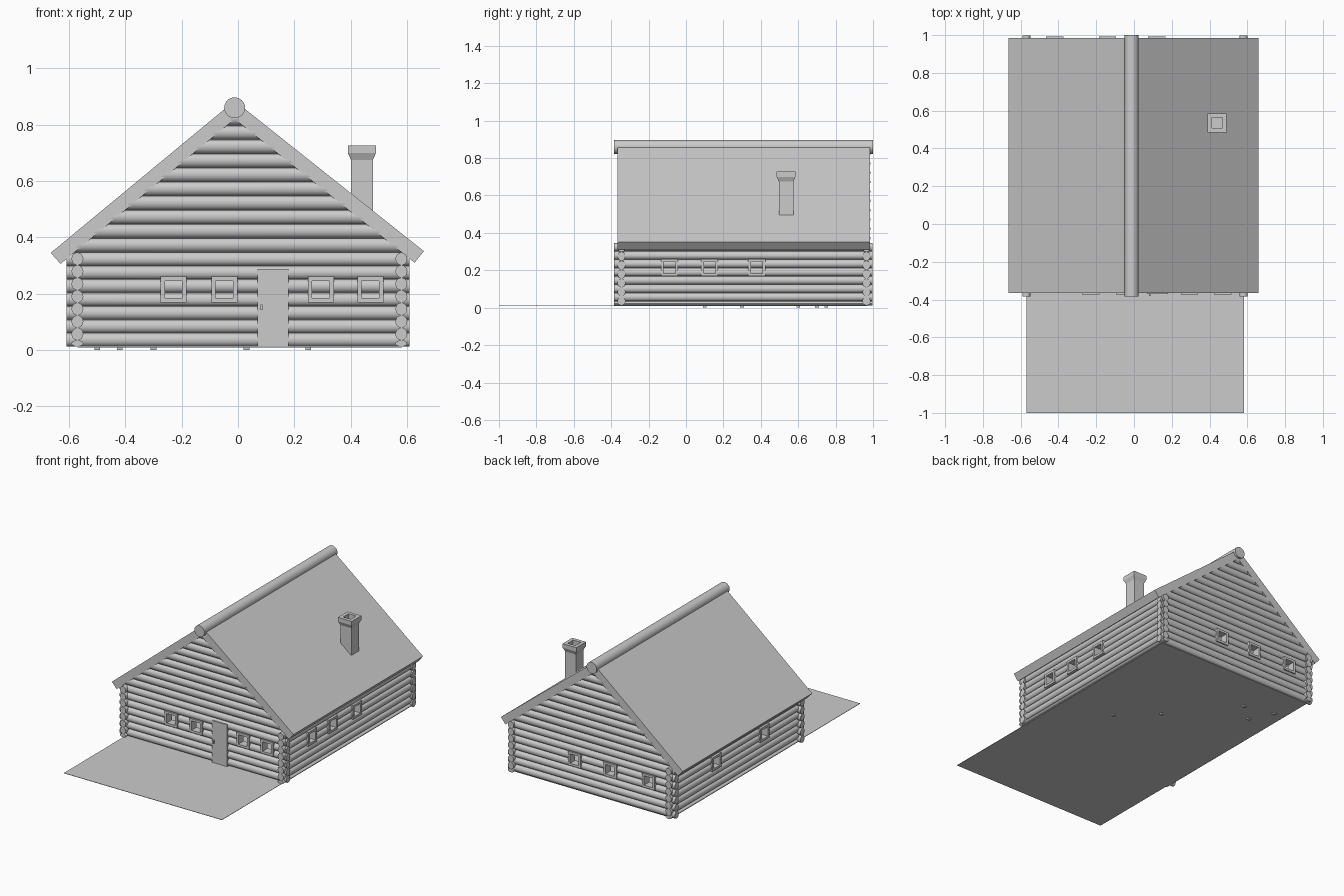
import bpy, bmesh, math
from mathutils import Vector

if "Cube" in bpy.data.objects:
    bpy.data.objects.remove(bpy.data.objects["Cube"])

grey = bpy.data.materials.new("plain grey")
grey.use_nodes = True
grey.diffuse_color = (0.6, 0.6, 0.6, 1)
grey.node_tree.nodes["Principled BSDF"].inputs["Base Color"].default_value = (0.6, 0.6, 0.6, 1)


def finish(name, bm):
    """Turn a bmesh into a named object."""
    bmesh.ops.recalc_face_normals(bm, faces=bm.faces)
    mesh = bpy.data.meshes.new(name)
    bm.to_mesh(mesh)
    bm.free()
    mesh.materials.append(grey)
    obj = bpy.data.objects.new(name, mesh)
    bpy.context.collection.objects.link(obj)
    return obj


def prism(name, profile, axis, start, end):
    """Extrude a (across, z) profile along the x or y axis."""
    bm = bmesh.new()
    place = (lambda d, z: (start, d, z)) if axis == "x" else (lambda d, z: (d, start, z))
    face = bm.faces.new([bm.verts.new(place(d, z)) for d, z in profile])
    new = bmesh.ops.extrude_face_region(bm, geom=[face])["geom"]
    step = Vector((end - start, 0, 0)) if axis == "x" else Vector((0, end - start, 0))
    bmesh.ops.translate(bm, vec=step, verts=[v for v in new if isinstance(v, bmesh.types.BMVert)])
    return finish(name, bm)


def box(name, x, y, z):
    """Box from three (low, high) ranges."""
    return prism(name, [(y[0], z[0]), (y[1], z[0]), (y[1], z[1]), (y[0], z[1])], "x", *x)


def select(obj):
    bpy.ops.object.select_all(action="DESELECT")
    obj.select_set(True)
    bpy.context.view_layer.objects.active = obj


def smooth(obj):
    select(obj)
    bpy.ops.object.shade_smooth_by_angle(angle=math.radians(35))


def carve(obj, cutter, operation="DIFFERENCE"):
    """Apply a boolean and drop the cutter."""
    cutter.hide_render = True
    mod = obj.modifiers.new("carve", "BOOLEAN")
    mod.operation, mod.object, mod.solver = operation, cutter, "EXACT"
    select(obj)
    bpy.ops.object.modifier_apply(modifier=mod.name)
    bpy.data.objects.remove(cutter)


def courses(bottom, top, count):
    pitch = (top - bottom) / count
    return [(bottom + pitch * (i + 0.5), pitch / 2) for i in range(count)]


def log_profile(centre, logs):
    """Outline of stacked round logs, bulging on both faces."""
    side = []
    for z, half in logs:
        for i in range(9):
            a = math.radians(-80 + 20 * i)
            side.append((0.021 * math.cos(a), z + half * math.sin(a)))
    return [(centre + d, z) for d, z in side] + [(centre - d, z) for d, z in reversed(side)]


WIN_Z, HALF, RIM = 0.215, 0.046, 0.015
FRONT, BACK, RIGHT, LEFT = -0.345, 0.965, -0.57, 0.58
RIDGE = -0.012


def opening(name, axis, wall, at, half, depth):
    """Square block through a wall, centred on a window."""
    across, along = (wall - depth, wall + depth), (at - half, at + half)
    z = (WIN_Z - half, WIN_Z + half)
    return box(name, along, across, z) if axis == "x" else box(name, across, along, z)


def add_windows(wall_obj, label, axis, wall, spots):
    """Cut window holes and line each with a square frame."""
    for n, at in enumerate(spots, 1):
        carve(wall_obj, opening("hole", axis, wall, at, HALF - 0.005, 0.1))
        frame = opening(f"{label}_window_frame_{n}", axis, wall, at, HALF, 0.027)
        carve(frame, opening("hole", axis, wall, at, HALF - RIM, 0.1))
    smooth(wall_obj)


# Gable walls, trimmed to the roof slope
gable_logs = courses(0.0125, 0.3465, 7) + courses(0.3465, 0.8465, 10)
for label, wall, spots in (("front", FRONT, (-0.229, -0.048, 0.294, 0.47)),
                           ("back", BACK, (0.12, -0.14, -0.42))):
    gable = prism(label + "_log_wall", log_profile(wall, gable_logs), "x", -0.608, 0.608)
    under_roof = [(-0.7, -0.1), (0.7, -0.1), (0.7, 0.26), (RIDGE, 0.83), (-0.7, 0.26)]
    carve(gable, prism("trim", under_roof, "y", wall - 0.1, wall + 0.1), "INTERSECT")
    add_windows(gable, label, "x", wall, spots)

# Side walls, half a log higher than the gable walls
side_logs = [(0.0235, 0.011)] + courses(0.0345, 0.346, 7)
for label, wall, spots in (("right", RIGHT, (0.53, 0.03)),
                           ("left", LEFT, (-0.088, 0.126, 0.378))):
    side = prism(label + "_log_wall", log_profile(wall, side_logs), "y", -0.385, 0.997)
    add_windows(side, label, "y", wall, spots)

# Roof and ridge log
prism("roof", [(-0.665, 0.345), (RIDGE, 0.885), (0.66, 0.351), (0.627, 0.31),
               (RIDGE, 0.82), (-0.63, 0.306)], "y", -0.365, 0.985)
circle = [math.tau * i / 32 for i in range(32)]
ridge = prism("ridge_log", [(RIDGE + 0.037 * math.cos(a), 0.86 + 0.037 * math.sin(a))
                            for a in circle], "y", -0.385, 1.0)
smooth(ridge)

# Chimney with flared cap and open flue
bm = bmesh.new()
rings = []
for half, z in ((0.039, 0.42), (0.039, 0.675), (0.05, 0.70), (0.05, 0.727),
                (0.028, 0.727), (0.028, 0.6)):
    rings.append([bm.verts.new((0.44 + half * sx, 0.535 + half * sy, z))
                  for sx, sy in ((-1, -1), (1, -1), (1, 1), (-1, 1))])
for low, high in zip(rings, rings[1:]):
    for i in range(4):
        j = (i + 1) % 4
        bm.faces.new((low[i], low[j], high[j], high[i]))
bm.faces.new(rings[0])
bm.faces.new(rings[-1])
finish("chimney", bm)

# Door and handle
box("door", (0.07, 0.18), (-0.37, -0.34), (0.0125, 0.288))
box("door_handle", (0.079, 0.087), (-0.382, -0.369), (0.142, 0.162))

# Ground sheet and the small pads beneath it
box("ground", (-0.57, 0.583), (-1.0, 0.97), (0.009, 0.0115))
for n, (x, y) in enumerate(((-0.5, 0.75), (-0.42, 0.6), (-0.3, 0.7), (0.03, 0.3), (0.25, 0.1)), 1):
    box(f"ground_pad_{n}", (x - 0.01, x + 0.01), (y - 0.01, y + 0.01), (0, 0.01))
